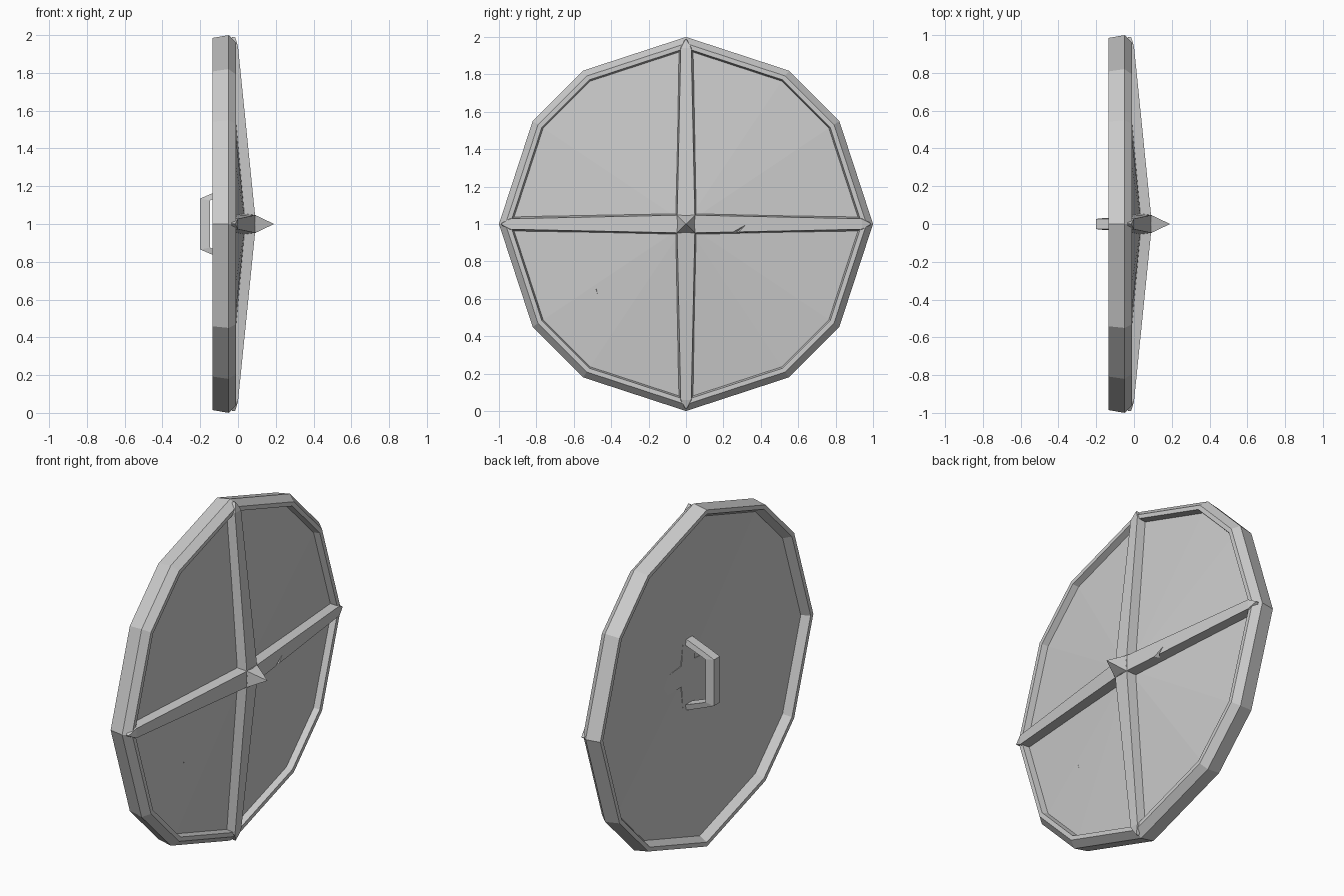
import bpy, bmesh, math
from mathutils import Vector

cube = bpy.data.objects.get("Cube")
if cube:
    bpy.data.objects.remove(cube, do_unlink=True)

grey = bpy.data.materials.new("plain_grey")
grey.use_nodes = True
grey.diffuse_color = (0.6, 0.6, 0.6, 1)
grey.node_tree.nodes["Principled BSDF"].inputs["Base Color"].default_value = (0.6, 0.6, 0.6, 1)

CENTRE = Vector((0, 0, 1))

# Twelve-cornered outline in the upright y-z plane
quarter = [(1, 0), (0.82, 0.55), (0.55, 0.82)]
outline = []
for turn in range(4):
    for a, b in quarter:
        for _ in range(turn):
            a, b = -b, a
        outline.append((a, b))


def finish(name, bm):
    bmesh.ops.recalc_face_normals(bm, faces=bm.faces)
    mesh = bpy.data.meshes.new(name)
    bm.to_mesh(mesh)
    bm.free()
    mesh.materials.append(grey)
    obj = bpy.data.objects.new(name, mesh)
    bpy.context.collection.objects.link(obj)
    return obj


def sweep(bm, sections, closed=False, caps=True):
    """Join equal-length cross-sections with quads."""
    rows = [[bm.verts.new(CENTRE + Vector(p)) for p in s] for s in sections]
    n = len(rows[0])
    pairs = list(zip(rows, rows[1:] + rows[:1])) if closed else list(zip(rows, rows[1:]))
    for r, s in pairs:
        for i in range(n):
            j = (i + 1) % n
            bm.faces.new((r[i], r[j], s[j], s[i]))
    if caps and not closed:
        bm.faces.new(rows[0])
        bm.faces.new(rows[-1])
    return rows


def cut(target, name, points):
    """Carve a small wedge, the hull of the points, out of a part."""
    bm = bmesh.new()
    for p in points:
        bm.verts.new(CENTRE + Vector(p))
    bmesh.ops.convex_hull(bm, input=bm.verts)
    cutter = finish(name, bm)
    cutter.hide_render = True
    cutter.hide_viewport = True
    mod = target.modifiers.new(name, "BOOLEAN")
    mod.operation = "DIFFERENCE"
    mod.solver = "EXACT"
    mod.object = cutter


# Rim: a bevelled band swept round the outline
rim_profile = [(0.985, -0.135), (1, -0.05), (0.965, -0.01), (0.94, -0.01),
               (0.93, -0.05), (0.935, -0.09), (0.96, -0.135)]
bm = bmesh.new()
sweep(bm, [[(x, a * r, b * r) for r, x in rim_profile] for a, b in outline], closed=True)
rim = finish("rim", bm)

# Face panel: thin shallow cone, hollow at the back
bm = bmesh.new()
front, back = sweep(bm, [[(x, a * 0.95, b * 0.95) for a, b in outline]
                         for x in (-0.047, -0.09)], caps=False)
for ring, x in ((front, 0.04), (back, 0.0)):
    tip = bm.verts.new(CENTRE + Vector((x, 0, 0)))
    for i in range(len(ring)):
        bm.faces.new((ring[i], ring[(i + 1) % len(ring)], tip))
panel = finish("face_panel", bm)


def band_section(r, base, top, low, high):
    return [(low, -base, r), (high, -top, r), (high, top, r), (low, base, r)]


# Cross bands: tapered bars from the middle to a pointed end on the rim
bands = []
for turn, side in enumerate(("top", "left", "bottom", "right")):
    sections = [band_section(0, 0.062, 0.048, -0.01, 0.095),
                band_section(0.94, 0.04, 0.028, -0.06, 0.0),
                band_section(0.99, 0.002, 0.001, -0.03, -0.015)]
    ang = turn * math.pi / 2
    c, s = round(math.cos(ang)), round(math.sin(ang))
    turned = [[(x, y * c + z * s, -y * s + z * c) for x, y, z in sec] for sec in sections]
    bm = bmesh.new()
    sweep(bm, turned)
    bands.append(finish("cross_band_" + side, bm))

# Centre spike: four-sided pyramid on a square block
bm = bmesh.new()
sweep(bm, [[(x, h * a, h * b) for a, b in ((-1, -1), (1, -1), (1, 1), (-1, 1))]
           for x, h in ((0.02, 0.05), (0.09, 0.048), (0.19, 0.0005))])
finish("centre_spike", bm)

# Handle: bent strap behind the panel
outer = [(0.01, 0.22), (-0.13, 0.165), (-0.2, 0.135)]
inner = [(0.01, 0.185), (-0.125, 0.135), (-0.148, 0.125)]
path = list(zip(outer, inner))
path += [((a[0], -a[1]), (b[0], -b[1])) for a, b in reversed(path)]
bm = bmesh.new()
sweep(bm, [[(a[0], -0.027, a[1]), (a[0], 0.027, a[1]),
            (b[0], 0.033, b[1]), (b[0], -0.033, b[1])] for a, b in path])
finish("handle", bm)

# Battle damage: nicks in the rim and a band, a scratch on the panel
cut(rim, "rim_nick", [(0.02, -0.72, 0.71), (0.02, -0.66, 0.77),
                      (-0.04, -0.70, 0.70), (0.0, -0.66, 0.65)])
cut(bands[1], "band_nick", [(0.075, 0.35, 0.02), (0.1, 0.19, -0.065),
                            (0.1, 0.28, -0.065), (0.03, 0.23, -0.075)])
cut(panel, "panel_scratch", [(0.0, -0.51, -0.27), (0.0, -0.47, -0.43),
                             (0.02, -0.49, -0.34), (-0.02, -0.475, -0.36)])
